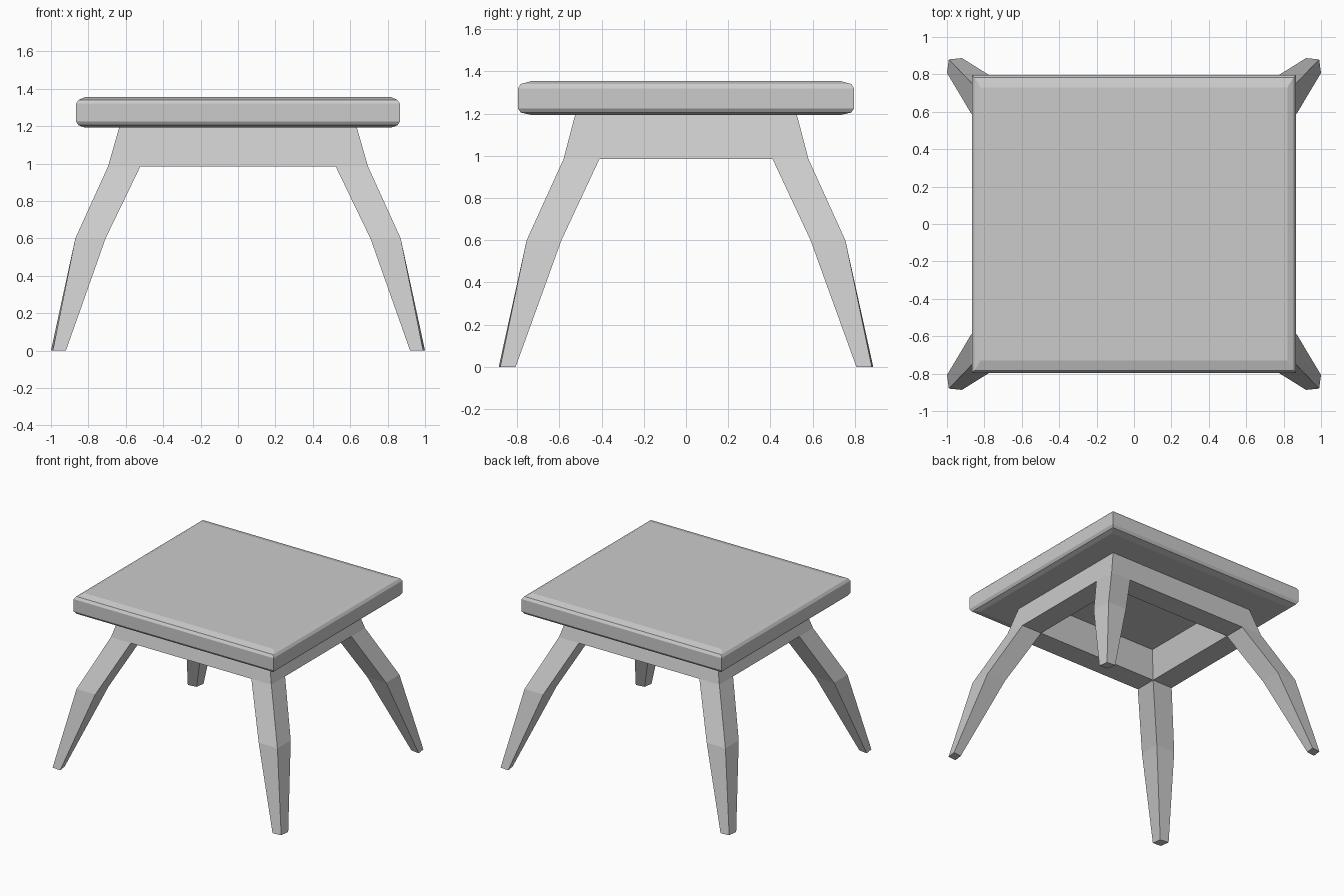
import bpy, bmesh

if "Cube" in bpy.data.objects:
    bpy.data.objects.remove(bpy.data.objects["Cube"])


def make_object(name, bm):
    bmesh.ops.recalc_face_normals(bm, faces=bm.faces)
    mesh = bpy.data.meshes.new(name)
    bm.to_mesh(mesh)
    bm.free()
    obj = bpy.data.objects.new(name, mesh)
    bpy.context.collection.objects.link(obj)
    return obj


def add_ring(bm, pts, z):
    return [bm.verts.new((x, y, z)) for x, y in pts]


def bridge(bm, a, b, sides=range(4)):
    for i in sides:
        j = (i + 1) % 4
        bm.faces.new((a[i], a[j], b[j], b[i]))


# Seat: stacked rectangles with softened top and bottom edges
bm = bmesh.new()
levels = [(0.82, 0.73, 1.193), (0.853, 0.783, 1.205), (0.866, 0.796, 1.225),
          (0.866, 0.796, 1.32), (0.853, 0.783, 1.34), (0.82, 0.73, 1.355)]
rings = [add_ring(bm, [(x, y), (-x, y), (-x, -y), (x, -y)], z) for x, y, z in levels]
for lower, upper in zip(rings, rings[1:]):
    bridge(bm, lower, upper)
bm.faces.new(rings[0])
bm.faces.new(rings[-1])
make_object("seat", bm)

# Base: one splayed corner leg with half of each adjoining apron, mirrored
bm = bmesh.new()


def box_section(xo, yo, xi, yi):
    return [(xo, yo), (xi, yo), (xi, yi), (xo, yi)]


top = add_ring(bm, box_section(0.635, 0.525, 0.47, 0.355), 1.195)
hip = add_ring(bm, box_section(0.695, 0.58, 0.522, 0.41), 0.985)
knee = add_ring(bm, box_section(0.87, 0.755, 0.708, 0.59), 0.60)
foot = add_ring(bm, [(0.99, 0.88), (0.92, 0.887), (0.93, 0.817), (1.0, 0.807)], 0)
bridge(bm, top, hip, (0, 3))
bridge(bm, hip, knee)
bridge(bm, knee, foot)
bm.faces.new(top)
bm.faces.new(foot)

# Apron rails run from the corner block to the centre planes
for axis, (p, q) in ((0, (1, 2)), (1, (2, 3))):
    start = [top[p], top[q], hip[q], hip[p]]
    end = []
    for v in start:
        co = v.co.copy()
        co[axis] = 0
        end.append(bm.verts.new(co))
    bridge(bm, start, end)

base = make_object("legs_and_apron", bm)
mirror = base.modifiers.new("mirror", 'MIRROR')
mirror.use_axis = (True, True, False)
mirror.merge_threshold = 0.0005
